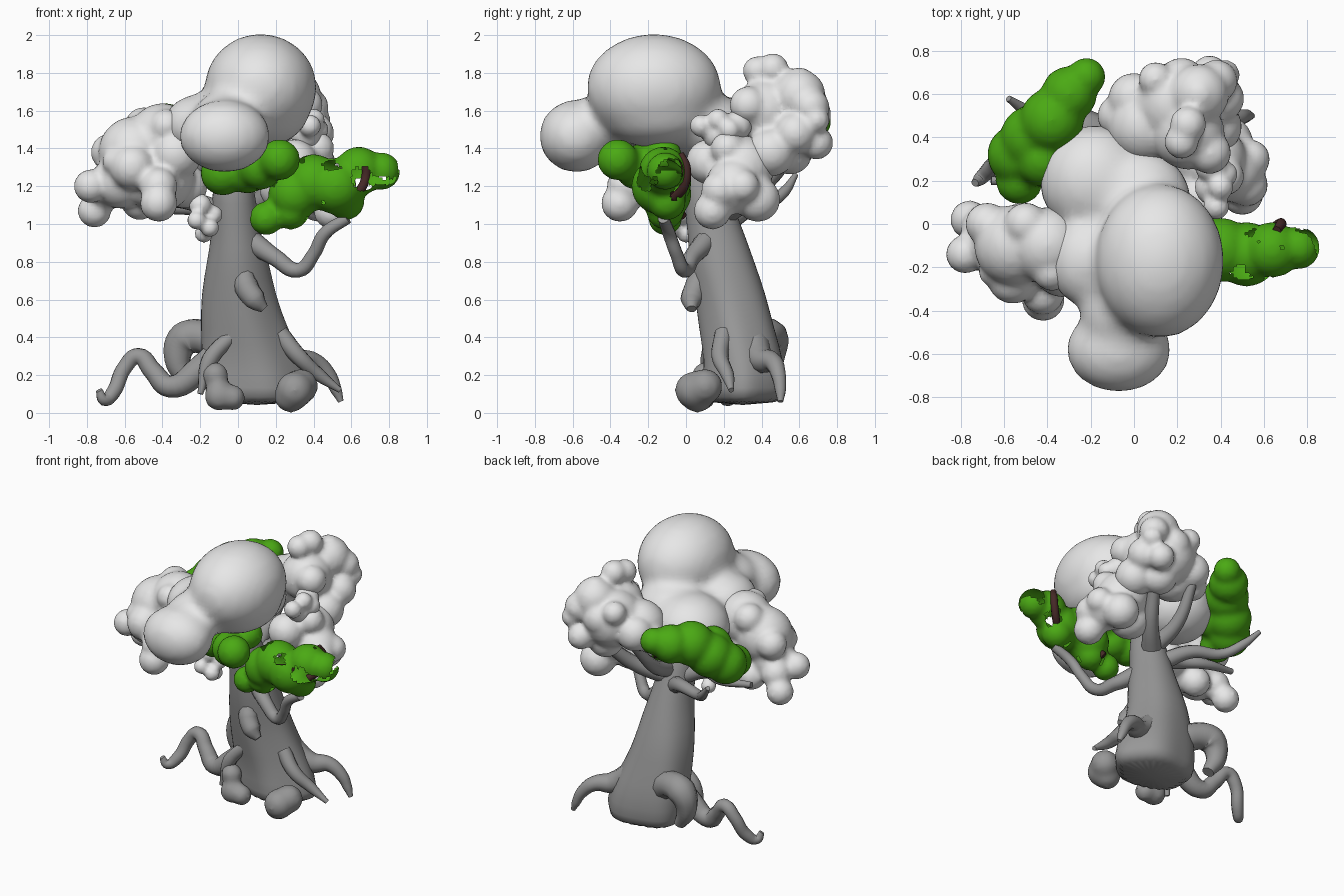
import bpy, bmesh, math
from mathutils import Matrix, Vector, noise


def material(name, rgb):
    m = bpy.data.materials.new(name)
    m.diffuse_color = (*rgb, 1)
    return m


PALE = material("pale_leaf", (0.8, 0.8, 0.8))
BARK = material("grey_bark", (0.31, 0.31, 0.31))
GREEN = material("green_leaf", (0.07, 0.40, 0.007))
BROWN = material("dark_brown", (0.06, 0.022, 0.02))


def add_object(name, bm, mat):
    me = bpy.data.meshes.new(name)
    bm.to_mesh(me)
    bm.free()
    ob = bpy.data.objects.new(name, me)
    bpy.context.collection.objects.link(ob)
    me.materials.append(mat)
    for p in me.polygons:
        p.use_smooth = True
    return ob


def blob(name, balls, mat, voxel=0.02, smooth=5, torn=False):
    """Fuse balls (x, y, z, r) or (x, y, z, rx, ry, rz) into one puffy mass."""
    bm = bmesh.new()
    for b in balls:
        r = b[3:] if len(b) == 6 else (b[3],) * 3
        mtx = Matrix.Translation(b[:3]) @ Matrix.Diagonal((*r, 1))
        bmesh.ops.create_icosphere(bm, subdivisions=3, radius=1, matrix=mtx)
    ob = add_object(name, bm, mat)
    rm = ob.modifiers.new("fuse", "REMESH")
    rm.mode = "VOXEL"
    rm.voxel_size = voxel
    rm.use_smooth_shade = True
    sm = ob.modifiers.new("soften", "SMOOTH")
    sm.factor = 0.5
    sm.iterations = smooth
    if torn:  # bake the mass, then tear ragged holes in the shell
        dg = bpy.context.evaluated_depsgraph_get()
        baked = bpy.data.meshes.new_from_object(ob.evaluated_get(dg))
        ob.modifiers.clear()
        ob.data = baked
        bm = bmesh.new()
        bm.from_mesh(baked)
        holes = [f for f in bm.faces
                 if noise.noise(f.calc_center_median() * 11) > 0.36]
        bmesh.ops.delete(bm, geom=holes, context="FACES")
        bm.to_mesh(baked)
        bm.free()
    return ob


def limb(name, pts, mat=BARK):
    """Tapered tube through points (x, y, z, radius)."""
    cu = bpy.data.curves.new(name, "CURVE")
    cu.dimensions = "3D"
    cu.bevel_depth = 1
    cu.bevel_resolution = 3
    cu.resolution_u = 6
    cu.use_fill_caps = True
    sp = cu.splines.new("BEZIER")
    sp.bezier_points.add(len(pts) - 1)
    for bp, p in zip(sp.bezier_points, pts):
        bp.co = p[:3]
        bp.radius = p[3]
        bp.handle_left_type = bp.handle_right_type = "AUTO"
    cu.materials.append(mat)
    ob = bpy.data.objects.new(name, cu)
    bpy.context.collection.objects.link(ob)
    return ob


# Trunk: leaning rings (z, centre x, centre y, radius x, radius y)
rings = [(0.04, 0.1, 0.30, 0.27, 0.21), (0.12, 0.1, 0.31, 0.29, 0.22),
         (0.28, 0.07, 0.31, 0.27, 0.21), (0.45, 0.03, 0.27, 0.23, 0.2),
         (0.62, 0.0, 0.24, 0.2, 0.19), (0.80, 0.0, 0.19, 0.165, 0.175),
         (0.95, -0.01, 0.16, 0.13, 0.15), (1.10, -0.02, 0.12, 0.12, 0.13),
         (1.30, -0.03, 0.08, 0.10, 0.10)]
bm = bmesh.new()
N, loops = 24, []
for z, cx, cy, rx, ry in rings:
    ridge = 0.06 * max(0, 1 - z)
    loop = []
    for i in range(N):
        a = 2 * math.pi * i / N
        k = 1 + ridge * math.cos(5 * a + z * 2)
        loop.append(bm.verts.new((cx + rx * k * math.cos(a), cy + ry * k * math.sin(a), z)))
    loops.append(loop)
for lo, hi in zip(loops, loops[1:]):
    for i in range(N):
        bm.faces.new((lo[i], lo[(i + 1) % N], hi[(i + 1) % N], hi[i]))
bm.faces.new(loops[0][::-1])
bm.faces.new(loops[-1])
trunk = add_object("trunk", bm, BARK)
sub = trunk.modifiers.new("round", "SUBSURF")
sub.levels = sub.render_levels = 1

# Roots
limb("root_left", [(-0.02, 0.25, 0.38, .1), (-0.2, 0.24, 0.23, .075), (-0.36, 0.25, 0.14, .06),
                   (-0.45, 0.28, 0.22, .05), (-0.53, 0.31, 0.3, .045), (-0.6, 0.31, 0.24, .042),
                   (-0.66, 0.26, 0.11, .04), (-0.71, 0.21, 0.07, .032), (-0.735, 0.19, 0.12, .018)])
limb("root_right", [(0.15, 0.35, 0.38, .09), (0.3, 0.4, 0.28, .07), (0.4, 0.46, 0.27, .05),
                    (0.48, 0.49, 0.2, .04), (0.52, 0.5, 0.12, .03), (0.545, 0.5, 0.06, .015)])
limb("root_back", [(-0.03, 0.34, 0.3, .1), (-0.18, 0.42, 0.4, .09), (-0.28, 0.45, 0.39, .095),
                   (-0.32, 0.45, 0.28, .07), (-0.26, 0.44, 0.15, .04)])
limb("root_front", [(-0.02, 0.14, 0.42, .04), (-0.15, 0.12, 0.28, .045), (-0.2, 0.1, 0.1, .015)])
limb("root_side", [(0.22, 0.2, 0.42, .05), (0.32, 0.18, 0.3, .045), (0.43, 0.22, 0.2, .035),
                   (0.54, 0.24, 0.12, .015)])

# Stubby lumps at the foot and a cut bough on the front
blob("foot_lump_left", [(-0.12, 0.1, 0.2, .07), (-0.1, 0.08, 0.09, .08), (-0.03, 0.08, 0.08, .07)], BARK, 0.02, 6)
blob("foot_lump_right", [(0.3, 0.04, 0.12, .1), (0.33, 0.1, 0.14, .095), (0.28, 0.06, 0.09, .09)], BARK, 0.02, 6)
limb("bough_stub", [(0.04, 0.1, 0.78, .04), (0.04, 0.06, 0.68, .065), (0.09, 0.03, 0.6, .06), (0.14, 0.03, 0.55, .025)])

# Branches
limb("branch_right", [(0.08, 0.1, 0.9, .06), (0.2, 0.03, 0.82, .045), (0.32, -0.01, 0.755, .04),
                      (0.4, -0.05, 0.84, .035), (0.46, -0.09, 0.95, .035), (0.58, -0.12, 1.03, .03)])
limb("branch_back_left", [(-0.05, 0.2, 1.0, .06), (-0.2, 0.33, 1.08, .045), (-0.4, 0.42, 1.1, .035),
                          (-0.5, 0.52, 1.17, .03), (-0.58, 0.58, 1.26, .015)])
limb("branch_left", [(-0.06, 0.15, 1.05, .06), (-0.25, 0.12, 1.12, .05), (-0.42, 0.2, 1.13, .035), (-0.66, 0.2, 1.16, .02)])
limb("branch_back_right", [(0.0, 0.18, 1.05, .07), (0.15, 0.35, 1.15, .05), (0.25, 0.5, 1.3, .04)])
limb("branch_back", [(0.0, 0.2, 1.1, .06), (-0.03, 0.4, 1.2, .045), (0.0, 0.6, 1.42, .03)])

# Big smooth crown
blob("crown", [(0.12, -0.17, 1.72, .3, .36, .29), (0.1, -0.15, 1.6, .28, .32, .2),
               (-0.07, -0.58, 1.465, .245, .2, .195), (-0.05, -0.4, 1.55, .2, .2, .16),
               (-0.2, -0.17, 1.52, .2, .22, .17), (-0.18, 0.2, 1.45, .26, .26, .23),
               (0.02, 0.1, 1.52, .25, .25, .18)], PALE, 0.03, 10)

# Bubbly pale cluster on the left
blob("left_cluster", [(-0.4, -0.1, 1.46, .18), (-0.55, -0.1, 1.38, .19), (-0.42, -0.12, 1.25, .19),
                      (-0.62, -0.1, 1.23, .15), (-0.68, 0.0, 1.38, .10), (-0.5, 0.0, 1.52, .1),
                      (-0.78, -0.14, 1.2, .09), (-0.76, 0.02, 1.07, .09), (-0.7, -0.02, 1.17, .1),
                      (-0.42, -0.35, 1.11, .1), (-0.42, -0.32, 1.2, .1), (-0.56, -0.25, 1.3, .12),
                      (-0.65, -0.22, 1.33, .07), (-0.33, -0.2, 1.37, .14), (-0.38, -0.22, 1.52, .09),
                      (-0.28, 0.0, 1.2, .12), (-0.52, 0.0, 1.12, .1)], PALE, 0.018, 4)
blob("left_bobbles", [(-0.2, -0.05, 1.1, .06), (-0.22, -0.1, 1.02, .05), (-0.15, -0.08, 0.98, .05),
                      (-0.18, 0.0, 0.95, .05), (-0.13, -0.02, 1.05, .05)], PALE, 0.015, 2)

# Bubbly pale cluster at the back right
blob("back_cluster", [(0.2, 0.55, 1.55, .2), (0.25, 0.42, 1.6, .17), (0.3, 0.6, 1.68, .14),
                      (0.22, 0.38, 1.81, .08), (0.25, 0.46, 1.82, .085), (0.3, 0.6, 1.74, .09),
                      (0.38, 0.66, 1.62, .10), (0.22, 0.66, 1.58, .11), (0.35, 0.69, 1.43, .09),
                      (0.4, 0.58, 1.48, .11), (0.0, 0.58, 1.5, .12), (-0.07, 0.5, 1.45, .1),
                      (0.05, 0.45, 1.5, .17), (0.35, 0.33, 1.63, .1), (0.37, 0.45, 1.38, .13),
                      (0.25, 0.55, 1.38, .12), (0.42, 0.69, 1.55, .07), (0.1, 0.67, 1.65, .08)], PALE, 0.018, 4)
blob("side_cluster", [(0.35, 0.3, 1.3, .17), (0.45, 0.25, 1.2, .15), (0.5, 0.14, 1.07, .1),
                      (0.54, 0.3, 1.2, .09), (0.52, 0.18, 1.18, .1), (0.43, 0.38, 1.13, .12),
                      (0.3, 0.12, 1.33, .12), (0.42, 0.22, 1.4, .09), (0.25, 0.25, 1.2, .14)], PALE, 0.018, 4)
blob("side_bobbles", [(0.38, 0.08, 1.52, .06), (0.4, 0.17, 1.55, .06), (0.42, 0.23, 1.5, .06),
                      (0.36, 0.17, 1.47, .08), (0.36, 0.27, 1.52, .08)], PALE, 0.015, 2)

# Green masses
blob("green_back", [(-0.22, 0.68, 1.54, .09), (-0.3, 0.6, 1.51, .13), (-0.38, 0.48, 1.49, .15),
                    (-0.47, 0.4, 1.4, .15), (-0.54, 0.32, 1.33, .14), (-0.53, 0.2, 1.3, .11),
                    (-0.42, 0.3, 1.42, .13)], GREEN, 0.02, 4)
blob("green_front", [(0.22, -0.36, 1.34, .11), (0.12, -0.26, 1.3, .12), (0.05, -0.17, 1.28, .12),
                     (-0.08, -0.15, 1.27, .12), (0.16, -0.12, 1.36, .1)], GREEN, 0.02, 4)
blob("green_torn", [(0.76, -0.11, 1.28, .10), (0.64, -0.12, 1.28, .13), (0.52, -0.14, 1.2, .15),
                    (0.4, -0.12, 1.22, .15), (0.3, -0.11, 1.16, .14), (0.15, -0.11, 1.03, .09),
                    (0.28, -0.11, 1.07, .1), (0.57, -0.1, 1.12, .1)], GREEN, 0.018, 3, torn=True)

# Dark twigs showing through the torn mass
limb("twig_outer", [(0.6, -0.06, 1.14, .025), (0.66, -0.01, 1.2, .025), (0.68, 0.0, 1.3, .025), (0.66, -0.03, 1.37, .02)], BROWN)
limb("twig_inner", [(0.24, -0.02, 1.04, .025), (0.33, -0.08, 1.14, .03), (0.5, -0.1, 1.2, .025)], BROWN)
